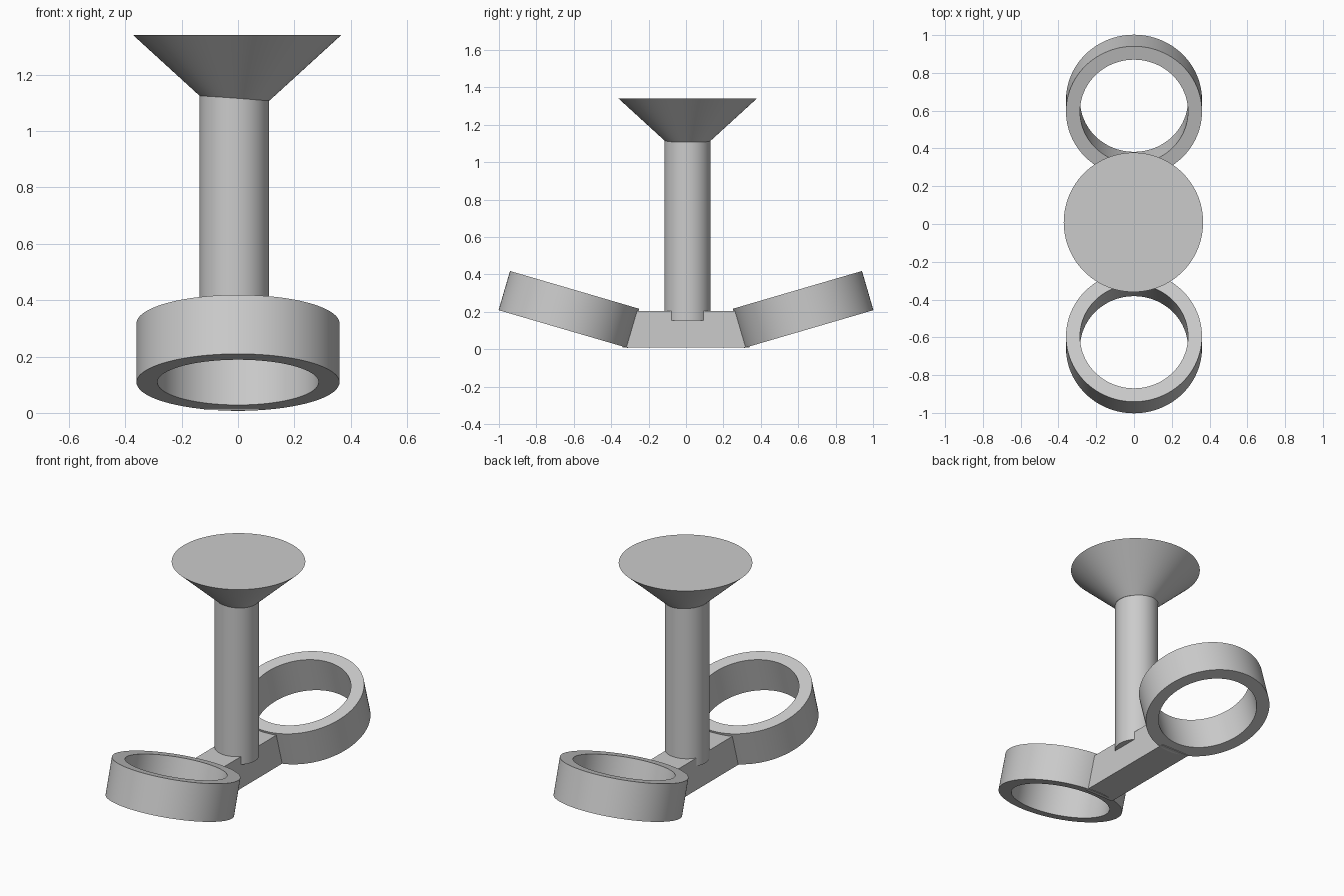
import bpy, bmesh, math
from mathutils import Matrix

cube = bpy.data.objects.get("Cube")
if cube:
    bpy.data.objects.remove(cube, do_unlink=True)

grey = bpy.data.materials.new("plain grey")
grey.use_nodes = True
grey.diffuse_color = (0.6, 0.6, 0.6, 1)
grey.node_tree.nodes["Principled BSDF"].inputs["Base Color"].default_value = grey.diffuse_color

SIDES = 96


def finish(name, bm, matrix, smooth=True):
    """Turn a bmesh into a placed, coloured object."""
    bmesh.ops.recalc_face_normals(bm, faces=bm.faces)
    mesh = bpy.data.meshes.new(name)
    bm.to_mesh(mesh)
    bm.free()
    mesh.materials.append(grey)
    obj = bpy.data.objects.new(name, mesh)
    obj.matrix_world = matrix
    bpy.context.collection.objects.link(obj)
    if smooth:
        bpy.ops.object.select_all(action="DESELECT")
        bpy.context.view_layer.objects.active = obj
        obj.select_set(True)
        bpy.ops.object.shade_smooth_by_angle(angle=math.radians(30))
    return obj


def frustum(name, r_low, r_high, x, y, z_low, z_high):
    bm = bmesh.new()
    bmesh.ops.create_cone(bm, cap_ends=True, segments=SIDES, radius1=r_low,
                          radius2=r_high, depth=z_high - z_low)
    return finish(name, bm, Matrix.Translation((x, y, (z_low + z_high) / 2)))


def ring(name, outer, inner, height, matrix):
    """Spin a closed rectangular section into a ring."""
    bm = bmesh.new()
    h = height / 2
    verts = [bm.verts.new((r, 0, z)) for r, z in
             ((inner, -h), (outer, -h), (outer, h), (inner, h))]
    edges = [bm.edges.new((verts[i], verts[(i + 1) % 4])) for i in range(4)]
    bmesh.ops.spin(bm, geom=verts + edges, cent=(0, 0, 0), axis=(0, 0, 1),
                   angle=math.tau, steps=SIDES, use_merge=True)
    bmesh.ops.remove_doubles(bm, verts=bm.verts, dist=1e-4)
    return finish(name, bm, matrix)


# Column and flared top
frustum("column", 0.123, 0.123, -0.013, 0.008, 0.155, 1.14)
frustum("flared_top", 0.115, 0.369, -0.003, 0.009, 1.108, 1.34)

# Pair of tilted rings
for name, side in (("front_ring", -1), ("back_ring", 1)):
    place = (Matrix.Translation((0, side * 0.626, 0.213))
             @ Matrix.Rotation(side * math.radians(16.3), 4, "X"))
    ring(name, 0.36, 0.286, 0.218, place)

# Connecting block with slanted ends set into the ring walls
bm = bmesh.new()
profile = [(-0.34, 0.01), (0.34, 0.01), (0.28, 0.205), (-0.28, 0.205)]
face = bm.faces.new([bm.verts.new((-0.12, y, z)) for y, z in profile])
extruded = bmesh.ops.extrude_face_region(bm, geom=[face])["geom"]
bmesh.ops.translate(bm, vec=(0.195, 0, 0),
                    verts=[v for v in extruded if isinstance(v, bmesh.types.BMVert)])
finish("connecting_block", bm, Matrix.Identity(4), smooth=False)
